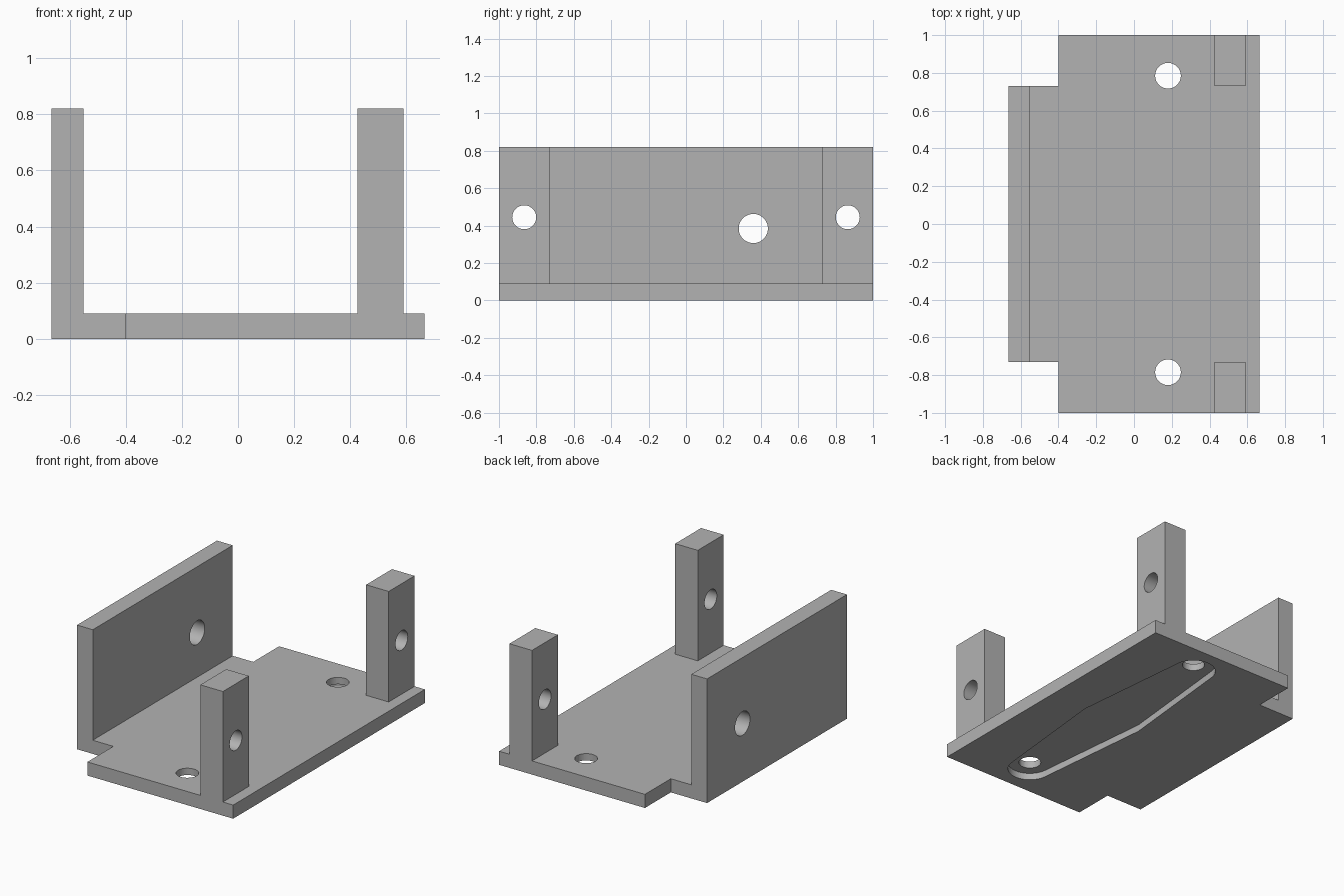
import bpy
import bmesh
from math import cos, sin, acos, atan2, hypot, pi, radians
from mathutils import Matrix

cube = bpy.data.objects.get("Cube")
if cube:
    bpy.data.objects.remove(cube, do_unlink=True)

# Single plain grey
GREY = (0.45, 0.45, 0.45, 1)
grey = bpy.data.materials.new("plain grey")
grey.use_nodes = True
grey.diffuse_color = GREY
grey.node_tree.nodes["Principled BSDF"].inputs["Base Color"].default_value = GREY

HALF_W, HALF_L, TAB_L = 0.665, 1.0, 0.73
FLOOR, TOP = 0.09, 0.82
SLOT_X, SLOT_Y = 0.18, 0.785


def to_object(name, bm):
    bmesh.ops.recalc_face_normals(bm, faces=bm.faces)
    mesh = bpy.data.meshes.new(name)
    bm.to_mesh(mesh)
    bm.free()
    mesh.materials.append(grey)
    obj = bpy.data.objects.new(name, mesh)
    bpy.context.collection.objects.link(obj)
    return obj


def prism(name, outline, z0, z1):
    """Extrude a flat outline from z0 up to z1."""
    bm = bmesh.new()
    face = bm.faces.new([bm.verts.new((x, y, z0)) for x, y in outline])
    ext = bmesh.ops.extrude_face_region(bm, geom=[face])["geom"]
    verts = [v for v in ext if isinstance(v, bmesh.types.BMVert)]
    bmesh.ops.translate(bm, verts=verts, vec=(0, 0, z1 - z0))
    return to_object(name, bm)


def block(name, x0, x1, y0, y1, z0, z1):
    return prism(name, [(x0, y0), (x1, y0), (x1, y1), (x0, y1)], z0, z1)


def drill(name, center, radius, axis):
    """Round cutter through the given point, along X or Z."""
    bm = bmesh.new()
    turn = Matrix.Rotation(pi / 2, 4, "Y") if axis == "X" else Matrix()
    bmesh.ops.create_cone(bm, cap_ends=True, segments=48, radius1=radius,
                          radius2=radius, depth=0.5,
                          matrix=Matrix.Translation(center) @ turn)
    return to_object(name, bm)


def cut(target, cutter):
    cutter.hide_render = True
    mod = target.modifiers.new("cut", "BOOLEAN")
    mod.operation = "DIFFERENCE"
    mod.solver = "EXACT"
    mod.object = cutter
    bpy.ops.object.select_all(action="DESELECT")
    target.select_set(True)
    bpy.context.view_layer.objects.active = target
    bpy.ops.object.modifier_apply(modifier=mod.name)
    bpy.data.objects.remove(cutter, do_unlink=True)
    bpy.ops.object.shade_smooth_by_angle(angle=radians(25))


def slot_outline(radius, half_width, steps=16):
    """Long slot with round ends that widens to a corner at the middle."""
    start = atan2(0, 1)
    # angle at which the straight side touches the end circle
    touch = acos(radius / hypot(half_width, SLOT_Y)) - atan2(SLOT_Y, half_width)
    pts = [(SLOT_X + half_width, start)]
    for sign in (1, -1):
        for i in range(steps + 1):
            a = touch + (pi - 2 * touch) * i / steps
            pts.append((SLOT_X + sign * radius * cos(a),
                        sign * (SLOT_Y + radius * sin(a))))
        if sign == 1:
            pts.append((SLOT_X - half_width, 0))
    return pts


# Floor plate with a narrower tab under the wall
step = -0.40
floor = prism("floor_plate", [
    (step, -HALF_L), (HALF_W, -HALF_L), (HALF_W, HALF_L), (step, HALF_L),
    (step, TAB_L), (-HALF_W, TAB_L), (-HALF_W, -TAB_L), (step, -TAB_L)], 0, FLOOR)

# Recess in the underside and the two screw holes
cut(floor, prism("recess_cutter", slot_outline(0.135, 0.215), -0.1, 0.045))
for side in (-1, 1):
    cut(floor, drill("floor_drill", (SLOT_X, side * SLOT_Y, 0), 0.068, "Z"))

# Long side wall with one off-centre hole
wall = block("side_wall", -HALF_W, -0.55, -TAB_L, TAB_L, FLOOR, TOP)
cut(wall, drill("wall_drill", (-0.61, 0.36, 0.385), 0.078, "X"))

# Two drilled corner posts
for name, side in (("front_post", -1), ("back_post", 1)):
    y0, y1 = sorted((side * TAB_L, side * HALF_L))
    post = block(name, 0.425, 0.59, y0, y1, FLOOR, TOP)
    cut(post, drill("post_drill", (0.51, side * 0.865, 0.445), 0.064, "X"))
